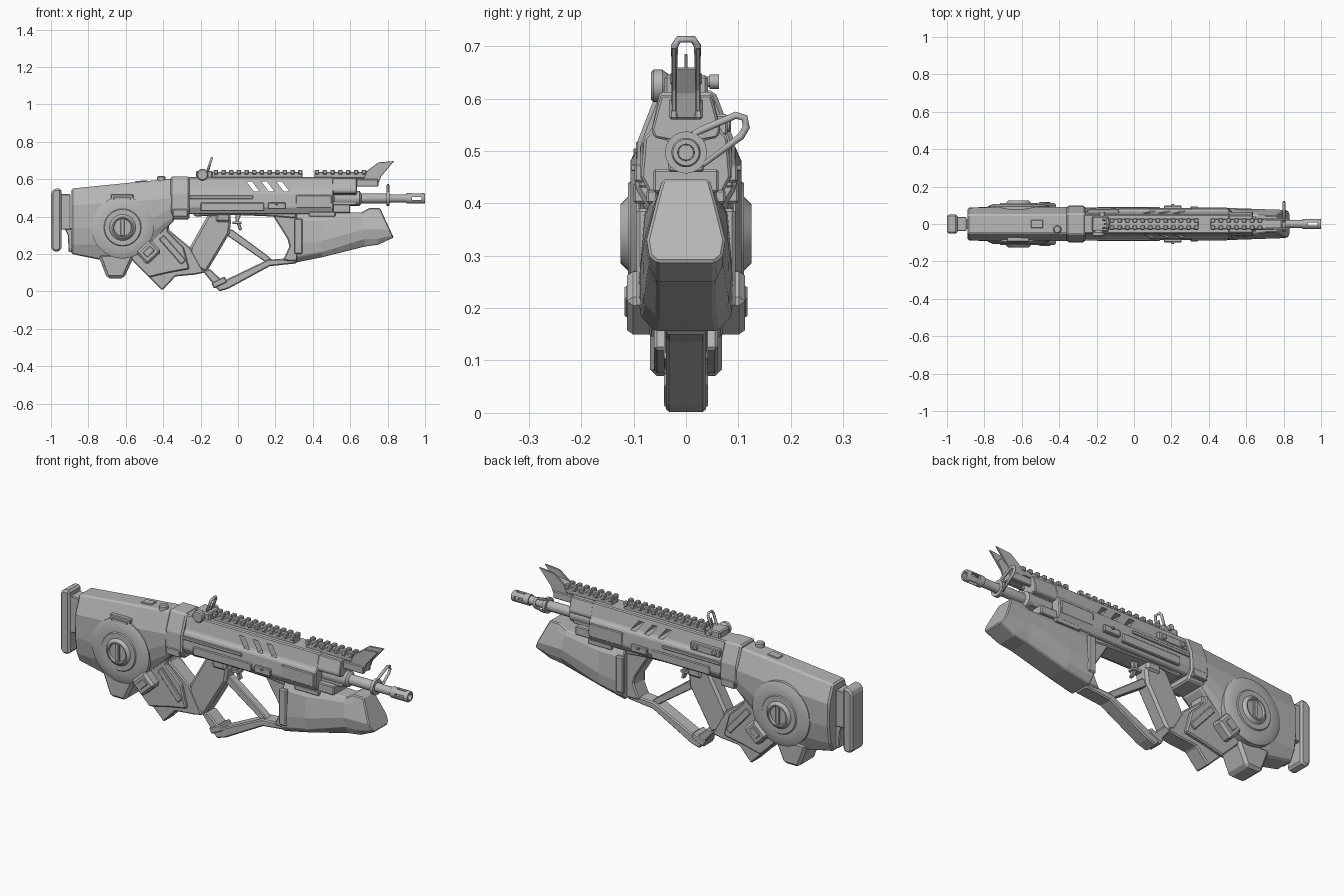
import bpy, bmesh, math
from mathutils import Vector

cube = bpy.data.objects.get("Cube")
if cube:
    bpy.data.objects.remove(cube, do_unlink=True)

metal = bpy.data.materials.new("grey metal")
metal.use_nodes = True
GREY = (0.47, 0.47, 0.47, 1)
metal.diffuse_color = GREY
metal.node_tree.nodes["Principled BSDF"].inputs["Base Color"].default_value = GREY


def finish(name, bm, bevel=0.0, smooth=False):
    bmesh.ops.recalc_face_normals(bm, faces=bm.faces)
    mesh = bpy.data.meshes.new(name)
    bm.to_mesh(mesh)
    bm.free()
    mesh.materials.append(metal)
    if smooth:
        mesh.shade_smooth()
        mesh.set_sharp_from_angle(angle=math.radians(35))
    obj = bpy.data.objects.new(name, mesh)
    bpy.context.collection.objects.link(obj)
    if bevel:
        mod = obj.modifiers.new("chamfer", "BEVEL")
        mod.width, mod.segments, mod.limit_method = bevel, 1, "ANGLE"
    return obj


def bridge(name, rings, bevel=0.0, smooth=False):
    """Skin a list of equal point rings and cap both ends."""
    bm = bmesh.new()
    loops = [[bm.verts.new(p) for p in ring] for ring in rings]
    n = len(loops[0])
    for a, b in zip(loops, loops[1:]):
        for i in range(n):
            j = (i + 1) % n
            bm.faces.new((a[i], a[j], b[j], b[i]))
    bm.faces.new(loops[0])
    bm.faces.new(loops[-1])
    return finish(name, bm, bevel, smooth)


def prism(name, outline, half, bevel=0.006, mid=0.0):
    """Extrude a side outline (x, z) across the width."""
    return bridge(name, [[(x, mid + s * half, z) for x, z in outline] for s in (-1, 1)], bevel)


def box(name, x, y, z, bevel=0.004, tilt=0.0):
    """Box from three ranges, tilted about the width axis."""
    cx, cz = sum(x) / 2, sum(z) / 2
    c, s = math.cos(tilt), math.sin(tilt)
    outline = [(cx + (a - cx) * c - (b - cz) * s, cz + (a - cx) * s + (b - cz) * c)
               for a, b in ((x[0], z[0]), (x[1], z[0]), (x[1], z[1]), (x[0], z[1]))]
    return prism(name, outline, (y[1] - y[0]) / 2, bevel, sum(y) / 2)


def both(name, x, y, z, bevel=0.004, tilt=0.0):
    box("right_" + name, x, (-y[1], -y[0]), z, bevel, tilt)
    box("left_" + name, x, y, z, bevel, tilt)


def loft(name, stations, bevel=0.008):
    """Skin mirrored half sections (y, z); each station is (x, lean, section)."""
    rings = []
    for x, lean, sec in stations:
        top = sec[0][1]
        full = sec + [(-y, z) for y, z in reversed(sec)]
        rings.append([(x + lean * (top - z), y, z) for y, z in full])
    return bridge(name, rings, bevel)


def lathe(name, profile, center, axis="X", sides=32):
    """Turn (distance, radius) pairs around an axis."""
    rings = []
    for d, r in profile:
        ring = []
        for i in range(sides):
            a = math.tau * i / sides
            u, v = r * math.cos(a), r * math.sin(a)
            p = (d, u, v) if axis == "X" else (u, d, v) if axis == "Y" else (u, v, d)
            ring.append(Vector(center) + Vector(p))
        rings.append(ring)
    return bridge(name, rings, smooth=True)


def wire(name, points, radius):
    """Closed rod loop."""
    curve = bpy.data.curves.new(name, "CURVE")
    curve.dimensions, curve.bevel_depth, curve.bevel_resolution = "3D", radius, 1
    spline = curve.splines.new("POLY")
    spline.points.add(len(points) - 1)
    for sp, p in zip(spline.points, points):
        sp.co = (*p, 1)
    spline.use_cyclic_u = True
    curve.materials.append(metal)
    obj = bpy.data.objects.new(name, curve)
    bpy.context.collection.objects.link(obj)


def cut(obj, cutters):
    for c in cutters:
        mod = obj.modifiers.new("cut", "BOOLEAN")
        mod.operation, mod.solver, mod.object = "DIFFERENCE", "EXACT", c
    bpy.context.view_layer.update()
    done = obj.evaluated_get(bpy.context.evaluated_depsgraph_get())
    obj.data = bpy.data.meshes.new_from_object(done)
    obj.modifiers.clear()
    for c in cutters:
        bpy.data.objects.remove(c, do_unlink=True)


# Butt pad and its carrier
prism("butt_pad", [(-1, .23), (-.98, .21), (-.945, .22), (-.945, .55), (-.98, .55), (-1, .53)], .052, .01)
box("butt_carrier", (-.95, -.895), (-.038, .038), (.33, .52))
prism("butt_spring_post", [(-.93, .34), (-.885, .34), (-.885, .21), (-.905, .21), (-.91, .3)], .025, .004)

# Stock shell
loft("stock", [
    (-.89, 0, [(.05, .55), (.086, .46), (.088, .34), (.075, .25), (.05, .2)]),
    (-.74, 0, [(.05, .565), (.09, .47), (.092, .34), (.08, .25), (.055, .17)]),
    (-.56, 0, [(.05, .583), (.09, .48), (.092, .34), (.08, .25), (.055, .165)]),
    (-.34, 0, [(.05, .603), (.09, .5), (.09, .45), (.08, .4), (.06, .38)])])
prism("stock_foot", [(-.75, .2), (-.7, .07), (-.61, .07), (-.55, .2)], .069, .014)
prism("stock_lower_block", [(-.58, .18), (-.405, .005), (-.335, .08), (-.23, .09), (-.18, .1),
                            (-.255, .235), (-.37, .33), (-.36, .42), (-.55, .4)], .042)
prism("stock_block_shell", [(-.57, .17), (-.475, .075), (-.37, .1), (-.26, .12),
                            (-.29, .235), (-.375, .32), (-.37, .41), (-.55, .39)], .061)
both("block_rail", (-.44, -.26), (.045, .07), (.205, .24), tilt=-.85)
both("latch", (-.53, -.425), (.05, .113), (.165, .255), .012, .75)
both("latch_inset", (-.505, -.45), (.105, .117), (.195, .23), .003, .75)

# Drum with stepped hub on each side
for side, s in (("right", -1), ("left", 1)):
    hub = [(.05, .166), (.094, .166), (.106, .138), (.106, .1), (.111, .096), (.111, .07),
           (.125, .056), (.125, .05), (.115, .046)]
    lathe(side + "_drum", [(s * d, r) for d, r in hub], (-.617, 0, .342), "Y", 40)
    box(side + "_drum_key", (-.628, -.606), sorted((s * .1, s * .124)), (.295, .389), .003)

# Stock top and side details
box("stock_top_hatch", (-.55, -.485), (-.022, .022), (.57, .592), .003, .09)
lathe("stock_button", [(.55, .022), (.612, .022), (.618, .016)], (-.41, -.03, 0), "Z", 16)
box("side_port", (-.68, -.56), (-.095, -.06), (.48, .52))
box("side_port_lip", (-.665, -.575), (-.1, -.06), (.488, .505), .002)

# Collar joining stock and receiver
collar = [(.055, .615), (.092, .52), (.097, .43), (.07, .385)]
loft("collar", [(-.36, 0, collar), (-.26, 0, collar)])
both("collar_clamp", (-.35, -.27), (.07, .1), (.4, .44))

# Receiver with three slanted openings
section = [(.05, .612), (.066, .54), (.08, .525), (.086, .45), (.068, .415)]
receiver = loft("receiver", [(-.28, 0, section), (.51, 0, section)], .005)
cut(receiver, [prism("slot_cutter", [(x, .587), (x + .03, .587), (x + .07, .535), (x + .04, .535)], .2, 0)
               for x in (.045, .125, .205)])
both("receiver_ridge", (-.26, .08), (.07, .088), (.495, .512), .003)
both("receiver_panel", (-.2, .14), (.07, .09), (.43, .475), .004)
both("receiver_clamp", (.16, .255), (.07, .098), (.44, .475))
both("front_panel", (.31, .5), (.07, .087), (.445, .515), .004)
both("clamp_pin", (.2, .215), (.09, .106), (.462, .474), .002)
box("bolt_cover", (-.25, -.08), (.05, .079), (.53, .57))
for x in (-.22, -.11):
    lathe("cover_bolt", [(.05, .014), (.083, .014), (.086, .01)], (x, 0, .55), "Y", 12)

# Upper fore-end hood, tray and forked front fin
loft("barrel_hood", [(x, 0, [(.048, .607), (.066, .54), (.06, .525), (.034, .52), (.034, .46)])
                     for x in (.5, .635)], .004)
box("barrel_tray", (.5, .6), (-.062, .062), (.42, .465))
prism("front_fin", [(.63, .6), (.66, .56), (.745, .56), (.76, .61), (.79, .66), (.69, .645), (.63, .625)], .022, .004)
for side, s in (("right", -1), ("left", 1)):
    prism(side + "_fin_prong", [(.66, .575), (.75, .575), (.765, .615), (.835, .697), (.75, .69), (.69, .645)],
          .005, .002, s * .023)
both("fin_cheek", (.62, .75), (.015, .032), (.56, .6))

# Barrel and slotted muzzle
lathe("barrel", [(.45, .036), (.51, .036), (.515, .04), (.65, .04), (.66, .026), (.8, .026), (.82, .022), (.92, .022)],
      (0, 0, .497))
muzzle = lathe("muzzle", [(.9, .028), (.995, .028), (1, .025), (1, .016), (.92, .014)], (0, 0, .497), sides=24)
cut(muzzle, [box("slot_cutter", (.93, .98), (-.1, .1), (.488, .506), 0),
             box("slot_cutter", (.93, .98), (-.009, .009), (.4, .6), 0)])
lathe("barrel_ring", [(.793, .026), (.793, .04), (.81, .04), (.81, .026)], (0, 0, .497))
loop = [(.01, .53), (.03, .54), (.095, .568), (.112, .563), (.115, .545), (.105, .528), (.035, .475)]
wire("barrel_lever", [(.802, y, z) for y, z in loop], .008)

# Lower handguard with a raised nose
loft("handguard", [
    (.31, 0, [(.055, .425), (.08, .38), (.09, .25), (.088, .185), (.06, .155)]),
    (.45, 0, [(.055, .422), (.078, .38), (.088, .27), (.082, .21), (.055, .183)]),
    (.66, .1, [(.048, .422), (.06, .4), (.08, .33), (.072, .28), (.055, .24)]),
    (.7, .25, [(.045, .445), (.058, .4), (.078, .33), (.07, .28), (.055, .25)]),
    (.76, .46, [(.045, .445), (.055, .41), (.075, .33), (.07, .3), (.055, .288)])], .005)
both("handguard_cap", (.3, .345), (.07, .094), (.2, .39), .006)
both("handguard_rib", (.38, .52), (.055, .075), (.4, .425), .003)

# Grip, trigger and open guard frame
prism("grip", [(-.16, .41), (-.07, .43), (-.035, .39), (-.045, .31), (-.17, .1), (-.265, .15), (-.255, .24)], .04, .012)
box("grip_pivot", (-.12, -.04), (-.05, .05), (.37, .42), .012)
prism("trigger", [(-.015, .42), (.02, .42), (.005, .38), (.022, .33), (.008, .325), (-.012, .375)], .012, .003)
box("trigger_hook", (-.03, .02), (-.018, .018), (.36, .375), .002)
prism("guard_top", [(-.25, .43), (-.23, .4), (-.05, .41), (.2, .4), (.31, .39), (.31, .43)], .05)
prism("guard_lower_rail", [(-.19, .11), (-.1, 0), (-.05, .015), (.17, .135), (.315, .15),
                           (.315, .18), (.16, .17), (-.08, .055), (-.15, .12)], .038)
prism("guard_front_post", [(.17, .42), (.32, .42), (.32, .16), (.24, .165), (.275, .24), (.265, .28), (.19, .4)], .045)
prism("guard_strut", [(-.05, .33), (-.03, .33), (.16, .19), (.19, .16), (.15, .155), (-.06, .3)], .022, .004)
box("guard_toe", (-.14, -.06), (-.042, .042), (.03, .065), .006, .45)

# Top rails with a repeated pair of tooth rows
for name, start, end, count in (("rear", -.13, .345, 12), ("front", .41, .685, 7)):
    box(name + "_rail_base", (start, end), (-.026, .026), (.605, .638), .003)
    for side, y in (("right", (-.031, -.008)), ("left", (.008, .031))):
        tooth = box(f"{name}_rail_{side}_teeth", (start, start + .024), y, (.626, .65), .004)
        teeth = tooth.modifiers.new("repeat", "ARRAY")
        teeth.use_relative_offset, teeth.use_constant_offset = False, True
        teeth.constant_offset_displace = ((end - start - .024) / (count - 1), 0, 0)
        teeth.count = count

# Folding rear sight
box("sight_base", (-.225, -.135), (-.042, .042), (.6, .645), .006)
lathe("sight_dial", [(-.067, .026), (-.062, .031), (-.045, .031), (-.03, .02)], (-.19, 0, .624), "Y", 20)
lathe("sight_knob", [(.03, .01), (.045, .01), (.045, .014), (.063, .014)], (-.17, 0, .632), "Y", 16)
frame = [(-.022, .64), (-.022, .7), (-.014, .713), (.014, .713), (.022, .7), (.022, .64)]
wire("sight_ring", [(-.165 + (z - .64) * .35, y, z) for y, z in frame], .007)
box("sight_post", (-.155, -.149), (-.003, .003), (.64, .685), .001, -.3)
